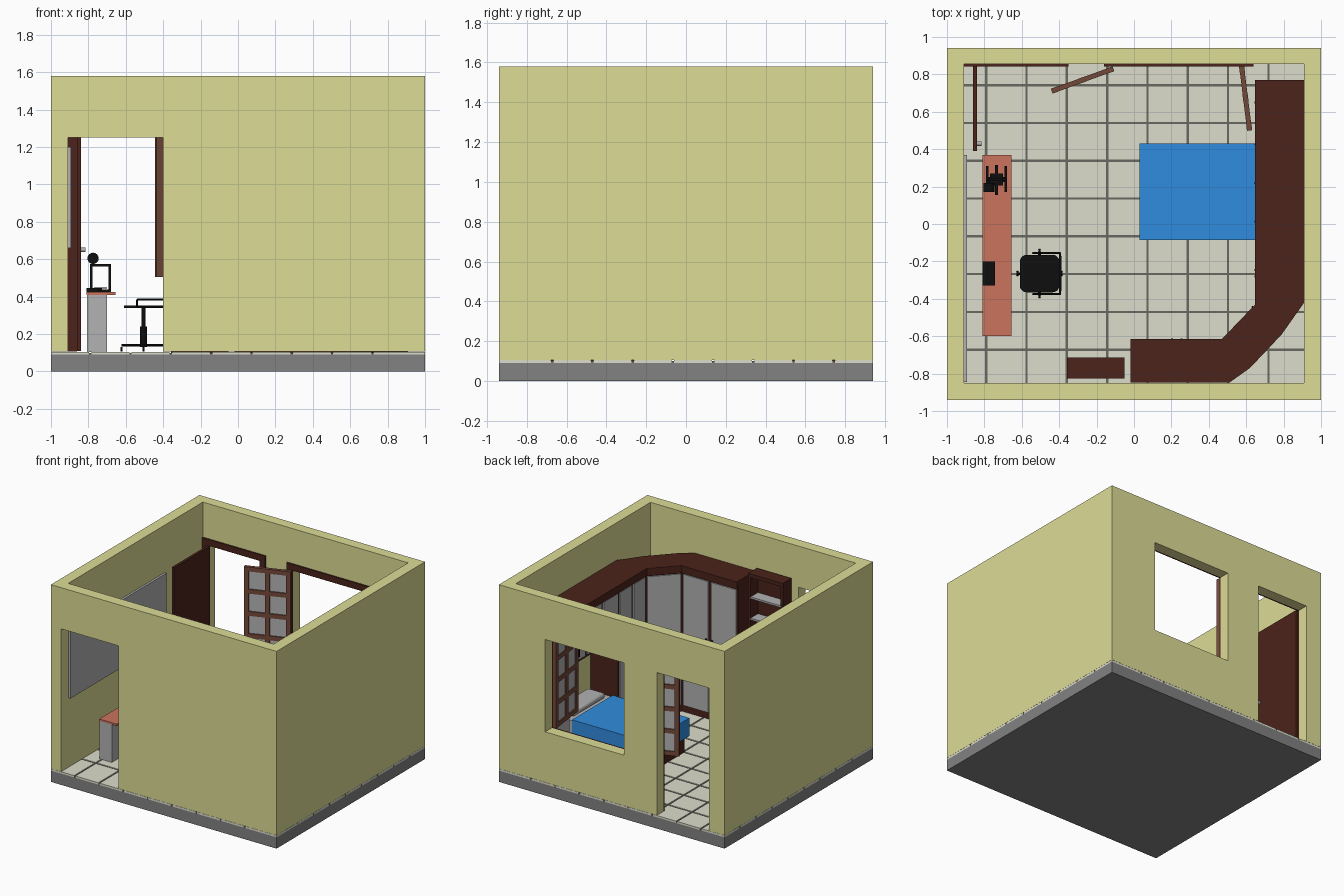
import bpy, bmesh, math
from mathutils import Matrix, Vector

if "Cube" in bpy.data.objects:
    bpy.data.objects.remove(bpy.data.objects["Cube"])


def mat(name, r, g, b):
    m = bpy.data.materials.new(name)
    m.diffuse_color = [((c / 255 + 0.055) / 1.055) ** 2.4 for c in (r, g, b)] + [1]
    m.use_nodes = True
    m.node_tree.nodes["Principled BSDF"].inputs["Base Color"].default_value = m.diffuse_color
    return m


WALL = mat("wall_paint", 221, 220, 150)
TILE = mat("floor_tile", 220, 220, 204)
WOOD = mat("dark_wood", 75, 35, 27)
SASH = mat("sash_wood", 115, 72, 58)
BLUE = mat("blanket_blue", 48, 140, 222)
DESK = mat("desk_top", 202, 116, 92)
BLACK = mat("black", 14, 14, 14)
SLAB = mat("concrete", 130, 130, 130)
GROUT = mat("grout", 105, 105, 98)
PALE = mat("pale_grey", 178, 178, 178)


def finish(name, bm, m):
    bmesh.ops.recalc_face_normals(bm, faces=bm.faces)
    me = bpy.data.meshes.new(name)
    bm.to_mesh(me)
    bm.free()
    ob = bpy.data.objects.new(name, me)
    bpy.context.collection.objects.link(ob)
    me.materials.append(m)
    return ob


def boxes(name, items, m, bevel=0, segments=2):
    """Each item is x0, x1, y0, y1, z0, z1."""
    bm = bmesh.new()
    for a, b, c, d, e, f in items:
        t = Matrix.Translation(((a + b) / 2, (c + d) / 2, (e + f) / 2))
        bmesh.ops.create_cube(bm, size=1, matrix=t @ Matrix.Diagonal((b - a, d - c, f - e, 1)))
    ob = finish(name, bm, m)
    if bevel:
        mod = ob.modifiers.new("bevel", "BEVEL")
        mod.width, mod.segments = bevel, segments
    return ob


def prism(name, pts, z0, z1, m):
    bm = bmesh.new()
    face = bm.faces.new([bm.verts.new((x, y, z0)) for x, y in pts])
    r = bmesh.ops.extrude_face_region(bm, geom=[face])
    bmesh.ops.translate(bm, vec=(0, 0, z1 - z0), verts=[v for v in r["geom"] if isinstance(v, bmesh.types.BMVert)])
    return finish(name, bm, m)


def rod(name, p, q, r, m, sides=16):
    p, q = Vector(p), Vector(q)
    bm = bmesh.new()
    t = Matrix.Translation((p + q) / 2) @ (q - p).to_track_quat("Z", "Y").to_matrix().to_4x4()
    bmesh.ops.create_cone(bm, cap_ends=True, segments=sides, radius1=r, radius2=r, depth=(q - p).length, matrix=t)
    return finish(name, bm, m)


# Floor slab, grout bed and tiles
boxes("floor_slab", [(-1, 1, -0.94, 0.94, 0, 0.09)], SLAB)
boxes("grout_bed", [(-0.998, 0.998, -0.938, 0.938, 0.09, 0.1)], GROUT)
xs = [-1.006] + [-0.79 + 0.2155 * i for i in range(9)]
ys = [-0.946] + [-0.672 + 0.202 * i for i in range(8)] + [0.946]
xs[-1] = 1.006
g = 0.006
boxes("floor_tiles", [(a + g, b - g, c + g, d - g, 0.09, 0.105)
                      for a, b in zip(xs, xs[1:]) for c, d in zip(ys, ys[1:])], TILE)

# Walls with entrance, back door and window openings
walls = boxes("walls", [(-1, 1, -0.94, 0.94, 0.106, 1.58)], WALL)
cuts = [(-0.91, 0.91, -0.85, 0.855, 0, 2), (-0.909, -0.402, -1.1, -0.8, 0, 1.25),
        (-0.86, -0.4, 0.8, 1.1, 0, 1.25), (-0.11, 0.59, 0.8, 1.1, 0.51, 1.25)]
for c in cuts:
    cutter = boxes("wall_cutter", [c], WALL)
    cutter.hide_render = True
    mod = walls.modifiers.new("opening", "BOOLEAN")
    mod.operation, mod.solver, mod.object = "DIFFERENCE", "EXACT", cutter
    bpy.context.view_layer.objects.active = walls
    bpy.ops.object.modifier_apply(modifier=mod.name)
    bpy.data.objects.remove(cutter)


# Inner casings round the back door and the window
def casing(name, x0, x1, z0, z1, sill):
    w, y0, y1 = 0.05, 0.843, 0.856
    parts = [(x0 - w, x0, y0, y1, z0, z1), (x1, x1 + w, y0, y1, z0, z1), (x0 - w, x1 + w, y0, y1, z1, z1 + w)]
    if sill:
        parts.append((x0 - w, x1 + w, y0, y1, z0 - w, z0))
    boxes(name, parts, WOOD)


casing("door_casing", -0.86, -0.4, 0.106, 1.25, False)
casing("window_casing", -0.11, 0.59, 0.51, 1.25, True)
boxes("door_leaf", [(-0.86, -0.84, 0.39, 0.845, 0.11, 1.25)], WOOD)
rod("door_knob", (-0.84, 0.43, 0.65), (-0.815, 0.43, 0.65), 0.012, PALE)


# Window sashes: two columns of four panes, swung inwards
def sash(name, hinge, tip):
    d = Vector(tip) - Vector(hinge)
    w, z0, z1, t = d.length, 0.505, 1.25, 0.014
    bars = [(x, x + 0.035, -t, t, z0, z1) for x in (0, w / 2 - 0.0175, w - 0.035)]
    step = (z1 - z0 - 0.035) / 4
    bars += [(0.001, w - 0.001, -t + 0.001, t - 0.001, z0 + i * step, z0 + i * step + 0.035) for i in range(5)]
    for part, items, m in ((name + "_frame", bars, SASH),
                           (name + "_glass", [(0.01, w - 0.01, -0.004, 0.004, z0 + 0.01, z1 - 0.01)], PALE)):
        ob = boxes(part, items, m)
        ob.location = (hinge[0], hinge[1], 0)
        ob.rotation_euler.z = math.atan2(d.y, d.x)


sash("left_sash", (-0.11, 0.83), (-0.44, 0.71))
sash("right_sash", (0.575, 0.845), (0.618, 0.5))

# Corner wardrobe: carcass, bed bridge, end tower and overhanging top
corner = [(0.91, -0.42), (0.79, -0.59), (0.62, -0.77), (0.51, -0.848), (-0.02, -0.848)]
prism("wardrobe_top", [(0.648, 0.77), (0.908, 0.77)] + corner + [(-0.02, -0.615), (0.47, -0.615), (0.648, -0.43)],
      1.22, 1.28, WOOD)
prism("wardrobe_carcass", [(0.665, -0.09), (0.908, -0.09)] + corner + [(-0.02, -0.633), (0.477, -0.633), (0.665, -0.437)],
      0.1, 1.22, WOOD)
boxes("bridge_cabinet", [(0.665, 0.908, -0.09, 0.53, 0.85, 1.22)], WOOD)
boxes("end_tower", [(0.665, 0.908, 0.53, 0.77, 0.1, 1.22)], WOOD)


# Flat doors along a wall run; handle_at is the fraction of door width
def fronts(name, p, q, n, z0, z1, handles):
    p, q = Vector((*p, 0)), Vector((*q, 0))
    d = q - p
    w = d.length / n
    items, grips = [], []
    for i in range(n):
        items.append((i * w + 0.012, (i + 1) * w - 0.012, -0.005, 0.01, z0, z1))
        h = (i + handles[i]) * w
        zc = 0.7 if z0 < 0.5 else z0 + 0.08
        grips.append((h - 0.005, h + 0.005, 0.01, 0.022, zc - 0.05, zc + 0.05))
    for part, it, m in (("_doors", items, PALE), ("_handles", grips, BLACK)):
        ob = boxes(name + part, it, m)
        ob.location = p
        ob.rotation_euler.z = math.atan2(d.y, d.x)


fronts("front_run", (0.477, -0.633), (-0.02, -0.633), 2, 0.16, 1.21, (0.9, 0.1))
for o in ("front_run_doors", "front_run_handles"):
    # this run faces +y, so turn it about its own middle
    ob = bpy.data.objects[o]
    ob.location.x, ob.rotation_euler.z = -0.02, 0
fronts("diagonal", (0.477, -0.633), (0.665, -0.437), 1, 0.16, 1.21, (0.9,))
fronts("side_run", (0.665, -0.437), (0.665, -0.09), 2, 0.16, 1.21, (0.9, 0.1))
fronts("bridge", (0.665, -0.09), (0.665, 0.53), 3, 0.87, 1.21, (0.5, 0.5, 0.5))
fronts("tower", (0.665, 0.53), (0.665, 0.77), 1, 0.16, 1.21, (0.5,))

# Open bookcase beside the wardrobe
boxes("bookcase_frame", [(-0.357, -0.337, -0.825, -0.715, 0.1, 1.32), (-0.07, -0.05, -0.825, -0.715, 0.1, 1.32),
                         (-0.337, -0.07, -0.825, -0.715, 1.29, 1.32), (-0.337, -0.07, -0.825, -0.715, 0.1, 0.13),
                         (-0.337, -0.07, -0.825, -0.81, 0.13, 1.29)], WOOD)
boxes("bookcase_shelves", [(-0.337, -0.07, -0.81, -0.717, 0.27 + 0.17 * i, 0.285 + 0.17 * i) for i in range(6)], PALE)

# Bed
boxes("bed_base", [(0.06, 0.905, -0.065, 0.41, 0.105, 0.24)], WOOD)
boxes("mattress", [(0.7, 0.905, -0.08, 0.425, 0.24, 0.37)], PALE)
boxes("blanket", [(0.03, 0.71, -0.085, 0.43, 0.235, 0.38)], BLUE)
boxes("pillow", [(0.735, 0.89, -0.03, 0.375, 0.37, 0.415)], PALE, 0.018, 3)

# Whiteboard on the left wall
boxes("whiteboard", [(-0.91, -0.893, -0.845, 0.37, 0.66, 1.2)], PALE)

# Desk with two pedestals
boxes("desk_top", [(-0.81, -0.655, -0.6, 0.37, 0.41, 0.425)], DESK)
boxes("desk_pedestals", [(-0.808, -0.7, -0.598, -0.44, 0.105, 0.41), (-0.808, -0.7, 0.21, 0.368, 0.105, 0.41)], PALE)
boxes("desk_box", [(-0.81, -0.742, -0.33, -0.2, 0.425, 0.445)], BLACK)

# Desktop machine with an upright frame and a spool
boxes("machine_base", [(-0.79, -0.68, 0.225, 0.25, 0.425, 0.437), (-0.79, -0.778, 0.17, 0.31, 0.425, 0.437),
                       (-0.692, -0.68, 0.17, 0.31, 0.425, 0.437), (-0.77, -0.7, 0.205, 0.27, 0.443, 0.45),
                       (-0.742, -0.728, 0.155, 0.315, 0.43, 0.443)], BLACK)
boxes("machine_frame", [(-0.79, -0.778, 0.23, 0.245, 0.43, 0.57), (-0.692, -0.68, 0.23, 0.245, 0.43, 0.57),
                        (-0.79, -0.68, 0.23, 0.245, 0.562, 0.574)], BLACK)
rod("spool", (-0.775, 0.17, 0.605), (-0.775, 0.22, 0.605), 0.03, BLACK, 24)
boxes("spool_bracket", [(-0.781, -0.769, 0.2, 0.24, 0.565, 0.59)], BLACK)

# Office chair: seat, column, star base, casters, arm loop and back
cx, cy = -0.505, -0.265
bm = bmesh.new()
bmesh.ops.create_cube(bm, size=1, matrix=Matrix.Translation((cx, cy, 0.347)) @ Matrix.Diagonal((0.21, 0.2, 0.014, 1)))
up = [e for e in bm.edges if abs((e.verts[0].co - e.verts[1].co).z) > 0.01]
bmesh.ops.bevel(bm, geom=up, offset=0.035, segments=5, profile=0.5, affect="EDGES")
finish("chair_seat", bm, BLACK)
rod("chair_lower_column", (cx, cy, 0.13), (cx, cy, 0.24), 0.018, BLACK)
rod("chair_upper_column", (cx, cy, 0.24), (cx, cy, 0.342), 0.011, BLACK)
for i in range(4):
    a = i * math.pi / 2
    ex, ey = cx + 0.118 * math.cos(a), cy + 0.118 * math.sin(a)
    rod("chair_foot", (cx, cy, 0.141), (ex, ey, 0.141), 0.007, BLACK, 8)
    rod("chair_caster", (ex - 0.006, ey, 0.119), (ex + 0.006, ey, 0.119), 0.013, BLACK)
for y in (-0.375, -0.155):
    pts = [(-0.54, y, 0.345), (-0.54, y, 0.385), (-0.395, y, 0.385), (-0.395, y, 0.345)]
    for p, q in zip(pts, pts[1:] + pts[:1]):
        rod("chair_arm", p, q, 0.005, BLACK, 8)
rod("chair_rear_bar", (-0.395, -0.375, 0.385), (-0.395, -0.155, 0.385), 0.005, BLACK, 8)
boxes("chair_back", [(-0.4, -0.387, -0.36, -0.17, 0.385, 0.55)], BLACK, 0.005)

# Smooth the round parts only
for ob in bpy.data.objects:
    ob.select_set(ob.name.startswith(("chair", "spool", "pillow", "door_knob")))
bpy.context.view_layer.objects.active = bpy.data.objects["chair_seat"]
bpy.ops.object.shade_smooth_by_angle()
